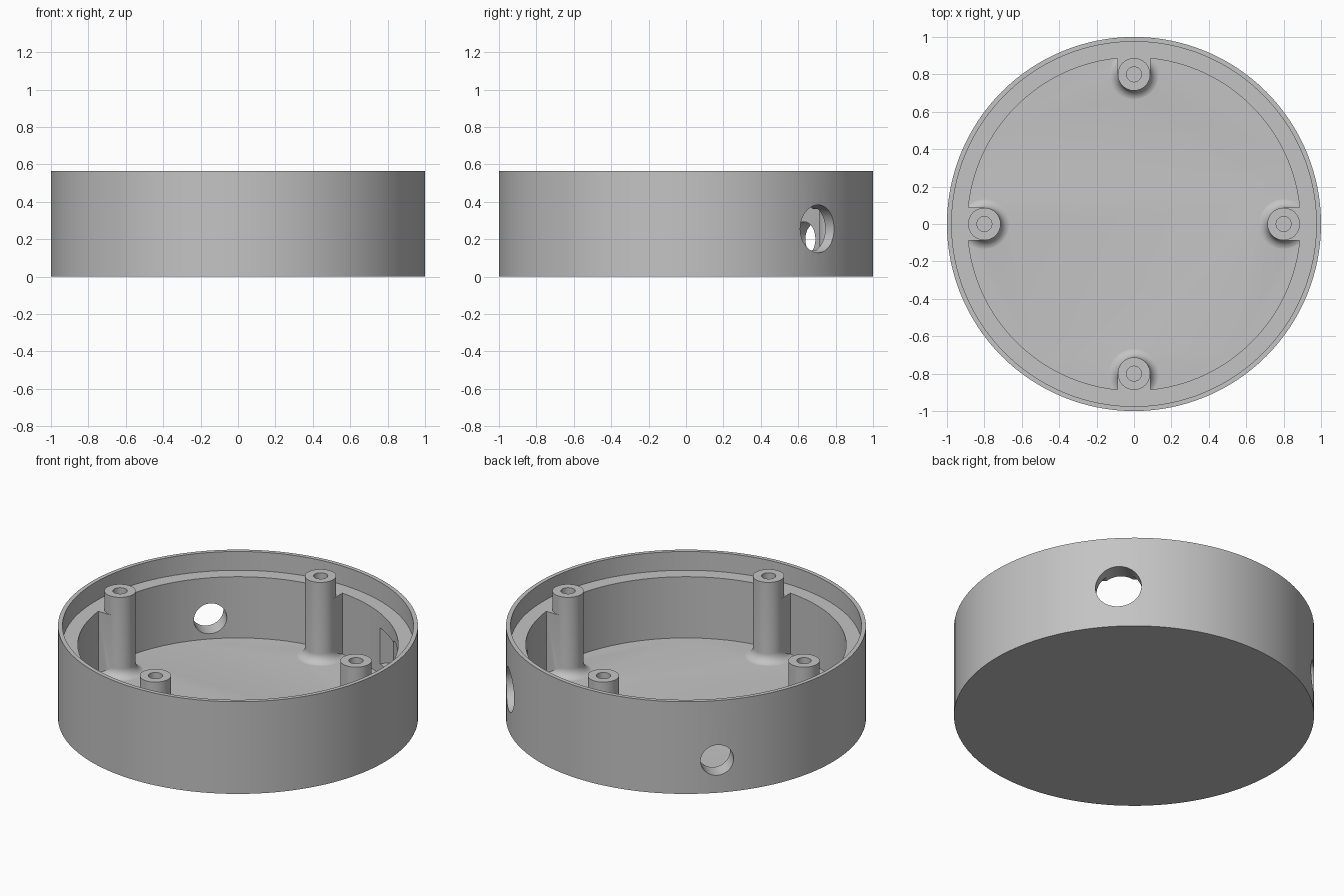
import bpy, bmesh, math
from mathutils import Matrix, Vector

cube = bpy.data.objects.get("Cube")
if cube:
    bpy.data.objects.remove(cube, do_unlink=True)

HEIGHT, LEDGE_Z, FLOOR_Z = 0.565, 0.45, 0.075
INNER_R, LIP_R = 0.89, 0.975
POST_R, POST_AT, FILLET = 0.087, 0.8, 0.055

grey = bpy.data.materials.new("plain_grey")
grey.use_nodes = True
grey.diffuse_color = (0.55, 0.55, 0.55, 1)
grey.node_tree.nodes["Principled BSDF"].inputs["Base Color"].default_value = grey.diffuse_color


def finish(name, bm, matrix=Matrix()):
    bmesh.ops.recalc_face_normals(bm, faces=bm.faces)
    bm.transform(matrix)
    mesh = bpy.data.meshes.new(name)
    bm.to_mesh(mesh)
    bm.free()
    mesh.materials.append(grey)
    obj = bpy.data.objects.new(name, mesh)
    bpy.context.collection.objects.link(obj)
    return obj


def lathe(name, profile, segments, matrix=Matrix()):
    """Revolve (radius, z) points; the first and last rings are capped."""
    bm = bmesh.new()
    rings = [[bm.verts.new((r * math.cos(a), r * math.sin(a), z))
              for a in (2 * math.pi * i / segments for i in range(segments))]
             for r, z in profile]
    for low, high in zip(rings, rings[1:]):
        for i in range(segments):
            j = (i + 1) % segments
            bm.faces.new((low[i], low[j], high[j], high[i]))
    bm.faces.new(rings[0])
    bm.faces.new(rings[-1])
    return finish(name, bm, matrix)


def box(name, low, high, matrix=Matrix()):
    low, high = Vector(low), Vector(high)
    bm = bmesh.new()
    bmesh.ops.create_cube(bm, size=1)
    bmesh.ops.scale(bm, vec=high - low, verts=bm.verts)
    bmesh.ops.translate(bm, vec=(low + high) / 2, verts=bm.verts)
    return finish(name, bm, matrix)


def combine(target, other, operation):
    mod = target.modifiers.new(operation.lower(), 'BOOLEAN')
    mod.operation, mod.solver, mod.object = operation, 'EXACT', other
    bpy.context.view_layer.objects.active = target
    bpy.ops.object.modifier_apply(modifier=mod.name)
    bpy.data.objects.remove(other, do_unlink=True)


def turn(degrees):
    return Matrix.Rotation(math.radians(degrees), 4, 'Z')


# Round housing with a thin lip above a ledge
housing = lathe("round_housing", [
    (1, 0), (1, HEIGHT), (LIP_R, HEIGHT), (LIP_R, LEDGE_Z),
    (INNER_R, LEDGE_Z), (INNER_R, FLOOR_Z)], 128)

# Screw posts with a filleted foot, each tied to the wall by a block
foot = [(POST_R + FILLET * (1 - math.cos(a)), FLOOR_Z - 0.001 + FILLET * (1 - math.sin(a)))
        for a in (math.pi / 2 * i / 8 for i in range(9))]
post_profile = [(POST_R, HEIGHT)] + foot + [(POST_R + FILLET, 0.03)]
post_profile = post_profile[:1] + foot[:0:-1][::-1] + post_profile[-1:]
post_profile.insert(1, (POST_R, FLOOR_Z - 0.001 + FILLET))
for quarter in range(4):
    spot = turn(90 * quarter)
    block = box("wall_block", (POST_AT, -POST_R - 0.001, 0.03),
                (0.93, POST_R + 0.001, LEDGE_Z), spot)
    combine(housing, block, 'UNION')
    # The post is placed by rotating its offset centre
    place = spot @ Matrix.Translation((POST_AT, 0, 0))
    combine(housing, lathe("screw_post", post_profile, 48, place), 'UNION')
    bore = lathe("screw_bore", [(0.04, 0.15), (0.04, HEIGHT + 0.1)], 32, place)
    combine(housing, bore, 'DIFFERENCE')

# Round wall openings: a large one and a small one at the back
for angle, radius, z in ((45, 0.128, 0.255), (135, 0.093, 0.2)):
    aim = turn(angle) @ Matrix.Translation((0, 0, z)) @ Matrix.Rotation(math.pi / 2, 4, 'Y')
    opening = lathe("wall_opening", [(radius, 0.7), (radius, 1.2)], 48, aim)
    combine(housing, opening, 'DIFFERENCE')

# Flat pocket inside the wall behind the large opening
pocket = box("flat_pocket", (0.7, -0.27, 0.14), (0.925, 0.27, 0.36), turn(45))
combine(housing, pocket, 'DIFFERENCE')

bpy.ops.object.select_all(action='DESELECT')
housing.select_set(True)
bpy.context.view_layer.objects.active = housing
bpy.ops.object.shade_smooth_by_angle(angle=math.radians(30))
